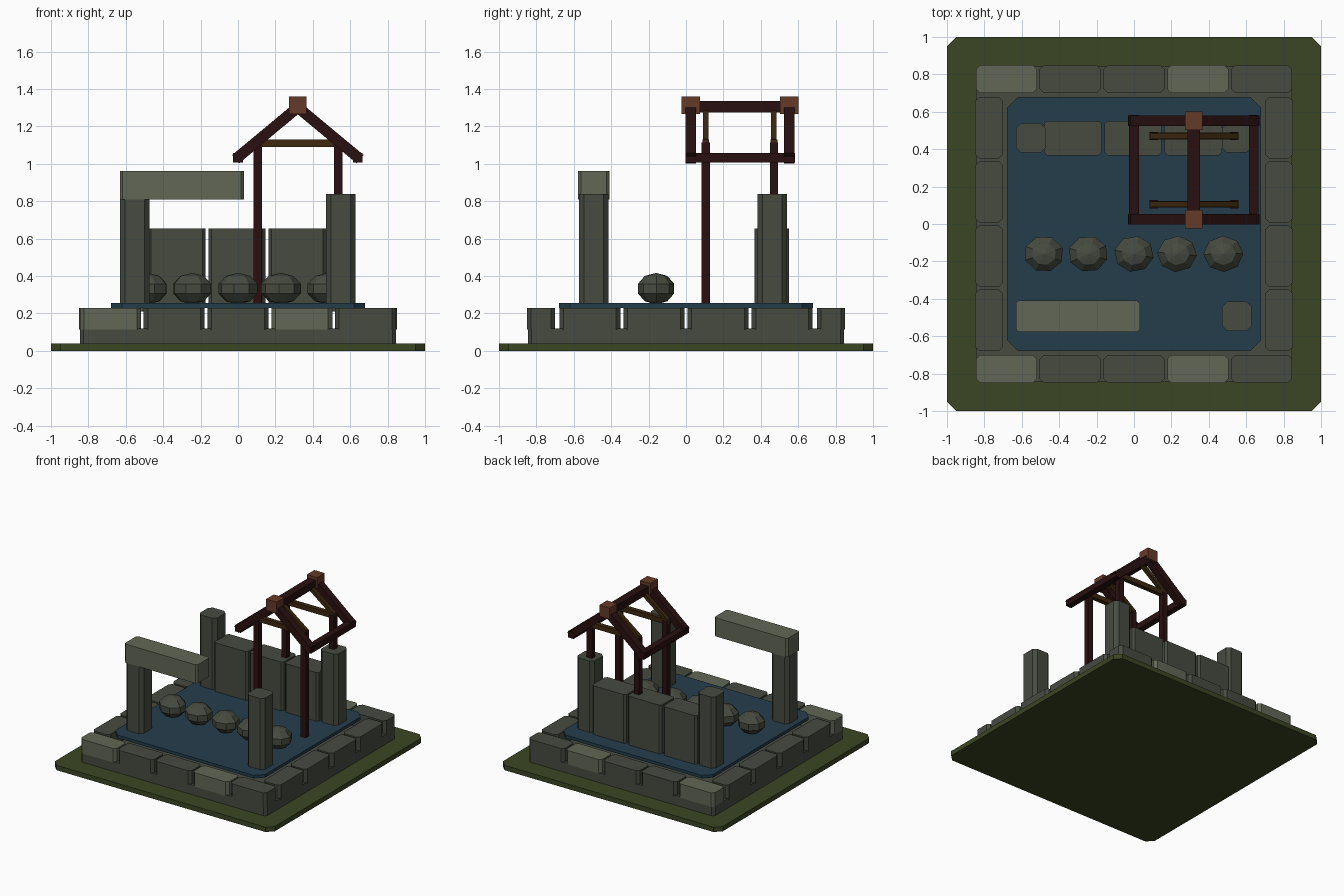
import bpy, bmesh, math
from mathutils import Matrix, Vector

if "Cube" in bpy.data.objects:
    bpy.data.objects.remove(bpy.data.objects["Cube"])


def mat(name, rgb):
    m = bpy.data.materials.new(name)
    m.diffuse_color = (*rgb, 1)
    m.use_nodes = True
    m.node_tree.nodes["Principled BSDF"].inputs["Base Color"].default_value = m.diffuse_color
    return m


GRASS = mat("moss green", (0.043, 0.060, 0.017))
STONE = mat("grey stone", (0.061, 0.070, 0.051))
LIGHT = mat("pale stone", (0.122, 0.136, 0.092))
WATER = mat("pool blue", (0.018, 0.047, 0.073))
WOOD = mat("dark wood", (0.022, 0.005, 0.005))
CAP = mat("red brown wood", (0.130, 0.043, 0.022))
OCHRE = mat("ochre wood", (0.046, 0.021, 0.005))


def finish(name, bm, m):
    me = bpy.data.meshes.new(name)
    bmesh.ops.recalc_face_normals(bm, faces=bm.faces)
    bm.to_mesh(me)
    bm.free()
    me.materials.append(m)
    ob = bpy.data.objects.new(name, me)
    bpy.context.collection.objects.link(ob)
    return ob


def block(name, x, y, z, m, c=0.0):
    """Box from (min, max) ranges, its upright edges chamfered by c."""
    bm = bmesh.new()
    size = [b - a for a, b in (x, y, z)]
    mid = [(a + b) / 2 for a, b in (x, y, z)]
    bmesh.ops.create_cube(bm, size=1, matrix=Matrix.Translation(mid) @ Matrix.Diagonal((*size, 1)))
    if c:
        up = [e for e in bm.edges if abs(e.verts[0].co.z - e.verts[1].co.z) > 1e-4]
        bmesh.ops.bevel(bm, geom=up, offset=c, segments=1, affect='EDGES')
    return finish(name, bm, m)


def strut(name, a, b, w, t, m):
    """Square timber from a to b in an x-z plane; w along y, t across."""
    a, b = Vector(a), Vector(b)
    d = b - a
    rot = Matrix.Rotation(-math.atan2(d.z, d.x), 4, 'Y')
    bm = bmesh.new()
    bmesh.ops.create_cube(bm, size=1, matrix=Matrix.Translation((a + b) / 2) @ rot
                          @ Matrix.Diagonal((d.length, w, t, 1)))
    return finish(name, bm, m)


# Ground plate, kerb footing and thin water sheet
block("ground", (-1, 1), (-1, 1), (0, 0.04), GRASS, 0.05)
block("kerb_footing", (-0.845, 0.845), (-0.845, 0.845), (0.04, 0.12), STONE, 0.02)
block("water", (-0.68, 0.68), (-0.68, 0.68), (0.23, 0.255), WATER, 0.06)

# Kerb stones: five along front and back, four along each side
for s, side in ((-1, "front"), (1, "back")):
    y = sorted((s * 0.70, s * 0.85))
    for i in range(5):
        cx = (i - 2) * 0.341
        block(f"kerb_{side}_{i}", (cx - 0.163, cx + 0.163), y, (0.115, 0.23),
              LIGHT if i in (0, 3) else STONE, 0.022)
for s, side in ((-1, "left"), (1, "right")):
    x = sorted((s * 0.70, s * 0.85))
    for i in range(4):
        cy = (i - 1.5) * 0.343
        block(f"kerb_{side}_{i}", x, (cy - 0.163, cy + 0.163), (0.115, 0.23), STONE, 0.022)

# Corner pillars and the broken lintel
for name, x, y, top in (("front_left", -0.553, -0.493, 0.815), ("front_right", 0.55, -0.493, 0.84),
                        ("back_left", -0.553, 0.46, 0.84), ("back_right", 0.55, 0.46, 0.84)):
    block("pillar_" + name, (x - 0.079, x + 0.079), (y - 0.079, y + 0.079),
          (0.21, top), STONE, 0.027)
block("lintel", (-0.632, 0.032), (-0.577, -0.41), (0.81, 0.963), LIGHT, 0.015)

# Back wall panels
for i in range(3):
    cx = -0.327 + i * 0.322
    block(f"wall_panel_{i}", (cx - 0.153, cx + 0.153), (0.367, 0.552), (0.23, 0.655), STONE, 0.016)

# Row of faceted boulders
for i, x in enumerate((-0.482, -0.245, 0.0, 0.23, 0.478)):
    bm = bmesh.new()
    bmesh.ops.create_uvsphere(
        bm, u_segments=8, v_segments=5, radius=1,
        matrix=Matrix.Translation((x, -0.16, 0.333))
        @ Matrix.Diagonal((0.112, 0.102, 0.084, 1)) @ Matrix.Rotation(0.35 + i * 0.9, 4, 'Z'))
    finish(f"boulder_{i}", bm, STONE)

# Canopy posts and ochre trusses
RX = 0.32
for y in (0.105, 0.47):
    for s in (-1, 1):
        px = RX + s * 0.215
        block("post", (px - 0.023, px + 0.023), (y - 0.022, y + 0.022), (0.24, 1.115), WOOD)
        strut("truss_brace", (RX + s * 0.225, y, 1.12), (RX, y, 1.29), 0.03, 0.03, OCHRE)
    block("truss_tie", (RX - 0.238, RX + 0.238), (y - 0.018, y + 0.018), (1.09, 1.13), OCHRE)

# Rafters, with ridge caps over each pair
for y in (0.025, 0.552):
    for s in (-1, 1):
        strut("rafter", (RX + s * 0.333, y, 1.025), (RX, y, 1.302), 0.058, 0.058, WOOD)
    block("ridge_cap", (RX - 0.047, RX + 0.047), (y - 0.049, y + 0.049), (1.267, 1.36), CAP)

# Ridge beam and eaves beams
block("ridge_beam", (RX - 0.033, RX + 0.033), (0.0, 0.58), (1.275, 1.335), WOOD)
for s in (-1, 1):
    ex = RX + s * 0.32
    block("eaves_beam", (ex - 0.026, ex + 0.026), (-0.004, 0.583), (1.008, 1.058), WOOD)
